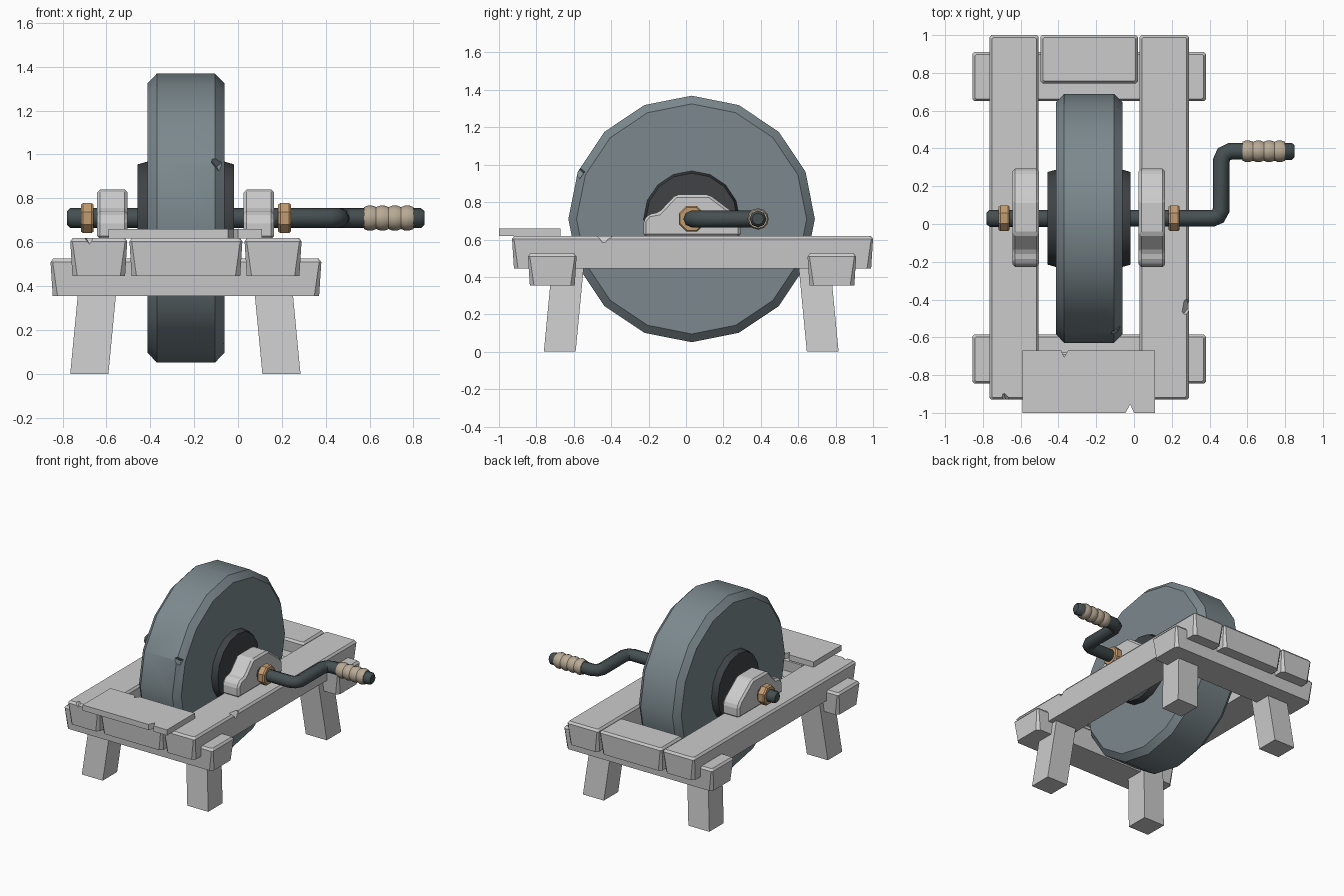
import bpy, bmesh
from math import sin, cos, pi, radians
from mathutils import Matrix

if "Cube" in bpy.data.objects:
    bpy.data.objects.remove(bpy.data.objects["Cube"])

CY, CZ = 0.03, 0.71      # axle centre line


def material(name, rgb):
    m = bpy.data.materials.new(name)
    m.diffuse_color = (*rgb, 1)
    m.use_nodes = True
    m.node_tree.nodes["Principled BSDF"].inputs["Base Color"].default_value = m.diffuse_color
    return m


STONE = material("stone", (0.20, 0.25, 0.27))
HUB = material("dark_hub", (0.05, 0.055, 0.06))
IRON = material("iron", (0.06, 0.078, 0.083))
BRASS = material("brass", (0.55, 0.33, 0.16))
GRIP = material("grip_wrap", (0.48, 0.40, 0.30))


def select(ob):
    bpy.ops.object.select_all(action='DESELECT')
    ob.select_set(True)
    bpy.context.view_layer.objects.active = ob


def smooth(ob, angle):
    select(ob)
    bpy.ops.object.shade_smooth_by_angle(angle=radians(angle))


def loft(name, rings, mat=None, bevel=0):
    """Closed solid through matching rings of points."""
    bm = bmesh.new()
    vs = [[bm.verts.new(p) for p in r] for r in rings]
    n = len(vs[0])
    for a, b in zip(vs, vs[1:]):
        for i in range(n):
            j = (i + 1) % n
            bm.faces.new((a[i], a[j], b[j], b[i]))
    bm.faces.new(vs[0][::-1])
    bm.faces.new(vs[-1])
    bmesh.ops.recalc_face_normals(bm, faces=bm.faces)
    me = bpy.data.meshes.new(name)
    bm.to_mesh(me)
    bm.free()
    ob = bpy.data.objects.new(name, me)
    bpy.context.collection.objects.link(ob)
    if mat:
        me.materials.append(mat)
    if bevel:
        mod = ob.modifiers.new("bevel", 'BEVEL')
        mod.width, mod.segments = bevel, 1
        mod.angle_limit = radians(25)
    return ob


def lathe(name, profile, sides, mat, y=CY, phase=0.0, angle=30):
    """Turn (x, radius) pairs about the axle direction."""
    rings = [[(x, y + r * sin(2 * pi * (i + phase) / sides),
               CZ + r * cos(2 * pi * (i + phase) / sides)) for i in range(sides)]
             for x, r in profile]
    ob = loft(name, rings, mat)
    smooth(ob, angle)
    return ob


def beam(name, x0, x1, y0, y1, z0, z1):
    """Timber whose corners are hewn away wider towards the bottom."""
    def ring(z, inset, c):
        a, b, d, e = x0 + inset, x1 - inset, y0 + inset, y1 - inset
        return [(a + c, d, z), (b - c, d, z), (b, d + c, z), (b, e - c, z),
                (b - c, e, z), (a + c, e, z), (a, e - c, z), (a, d + c, z)]
    return loft(name, [ring(z0, 0.01, 0.022), ring(z1 - 0.016, 0, 0.01), ring(z1, 0.012, 0.008)])


def notch(ob, loc, size):
    """Chip a small diamond-shaped nick out of an edge."""
    bpy.ops.mesh.primitive_cube_add(size=size, location=loc, rotation=(0.7, 0.6, 0.8))
    cutter = bpy.context.object
    cutter.hide_render = True
    mod = ob.modifiers.new("notch", 'BOOLEAN')
    mod.operation, mod.object, mod.solver = 'DIFFERENCE', cutter, 'EXACT'
    select(ob)
    bpy.ops.object.modifier_apply(modifier=mod.name)
    bpy.data.objects.remove(cutter)


# Frame: long rails, cross beams below, end blocks between the rails
left_rail = beam("left_rail", -0.765, -0.505, -0.93, 1.0, 0.445, 0.62)
right_rail = beam("right_rail", 0.03, 0.29, -0.93, 1.0, 0.445, 0.62)
beam("front_cross_beam", -0.855, 0.38, -0.845, -0.585, 0.355, 0.525)
beam("back_cross_beam", -0.855, 0.38, 0.65, 0.91, 0.355, 0.525)
beam("front_end_block", -0.495, 0.02, -0.93, -0.68, 0.445, 0.62)
beam("back_end_block", -0.495, 0.02, 0.745, 1.0, 0.445, 0.62)
notch(left_rail, (-0.68, -0.93, 0.63), 0.045)
notch(right_rail, (0.29, -0.44, 0.63), 0.06)

# Loose plank on the front, with two nicks in its edges
plank = [(-0.59, -1), (-0.045, -1), (-0.02, -0.955), (0.0, -1), (0.11, -1),
         (0.11, -0.67), (-0.35, -0.67), (-0.37, -0.705), (-0.385, -0.67), (-0.59, -0.67)]
loft("front_plank", [[(x, y, z) for x, y in plank] for z in (0.618, 0.66)])

# Splayed legs
for sx, xn in ((-1, "left"), (1, "right")):
    for sy, yn in ((-1, "front"), (1, "back")):
        def ring(z, k):
            cx, cy = -0.24 + sx * (0.438 - k), 0.028 + sy * (0.703 - k)
            return [(cx + a * 0.087, cy + b * 0.085, z)
                    for a, b in ((-1, -1), (1, -1), (1, 1), (-1, 1))]
        loft(f"{yn}_{xn}_leg", [ring(0, 0), ring(0.45, 0.043)])

# Bearing blocks on the rails
block = [(-0.228, 0.615), (-0.228, 0.70), (-0.20, 0.735), (-0.145, 0.745), (-0.055, 0.84),
         (0.125, 0.84), (0.265, 0.735), (0.293, 0.70), (0.293, 0.615)]
for x0, x1, n in ((-0.643, -0.503, "left"), (0.025, 0.165, "right")):
    loft(f"{n}_bearing_block", [[(x, y, z) for y, z in block] for x in (x0, x1)], bevel=0.014)

# Grinding wheel and hub
wheel = lathe("grinding_wheel", [(-0.412, 0.615), (-0.37, 0.659), (-0.105, 0.659), (-0.062, 0.615)],
              16, STONE)
notch(wheel, (-0.085, -0.575, 0.96), 0.05)
smooth(wheel, 30)
lathe("wheel_hub", [(-0.458, 0.245), (-0.415, 0.257), (-0.06, 0.257), (-0.018, 0.245)], 16, HUB)

# Axle with cranked arm, swept along a path
path = [(-0.78, CY, 0.7), (-0.765, CY, 1), (0.415, CY, 1), (0.445, 0.042, 1), (0.462, 0.075, 1),
        (0.462, 0.335, 1), (0.476, 0.37, 1), (0.51, 0.385, 1), (0.835, 0.385, 1), (0.85, 0.385, 0.7)]
cu = bpy.data.curves.new("axle_and_crank", 'CURVE')
cu.dimensions = '3D'
cu.bevel_depth, cu.bevel_resolution, cu.use_fill_caps = 0.045, 2, True
sp = cu.splines.new('POLY')
sp.points.add(len(path) - 1)
for p, (x, y, r) in zip(sp.points, path):
    p.co, p.radius = (x, y, CZ, 1), r
crank = bpy.data.objects.new("axle_and_crank", cu)
bpy.context.collection.objects.link(crank)
cu.materials.append(IRON)
select(crank)
bpy.ops.object.convert(target='MESH')
smooth(bpy.context.object, 50)

# Collars on the axle
for x0, x1, n in ((-0.717, -0.658, "left"), (0.183, 0.242, "right")):
    lathe(f"{n}_collar", [(x0, 0.066), (x0 + 0.01, 0.074), (x1 - 0.01, 0.074), (x1, 0.066)],
          8, BRASS, phase=0.5)

# Wrapped hand grip
grip = [(0.574, 0.05)]
for i in range(4):
    x = 0.574 + i * 0.0565
    grip += [(x + 0.018, 0.057), (x + 0.038, 0.057), (x + 0.0565, 0.05)]
lathe("hand_grip", grip, 12, GRIP, y=0.385, angle=40)
